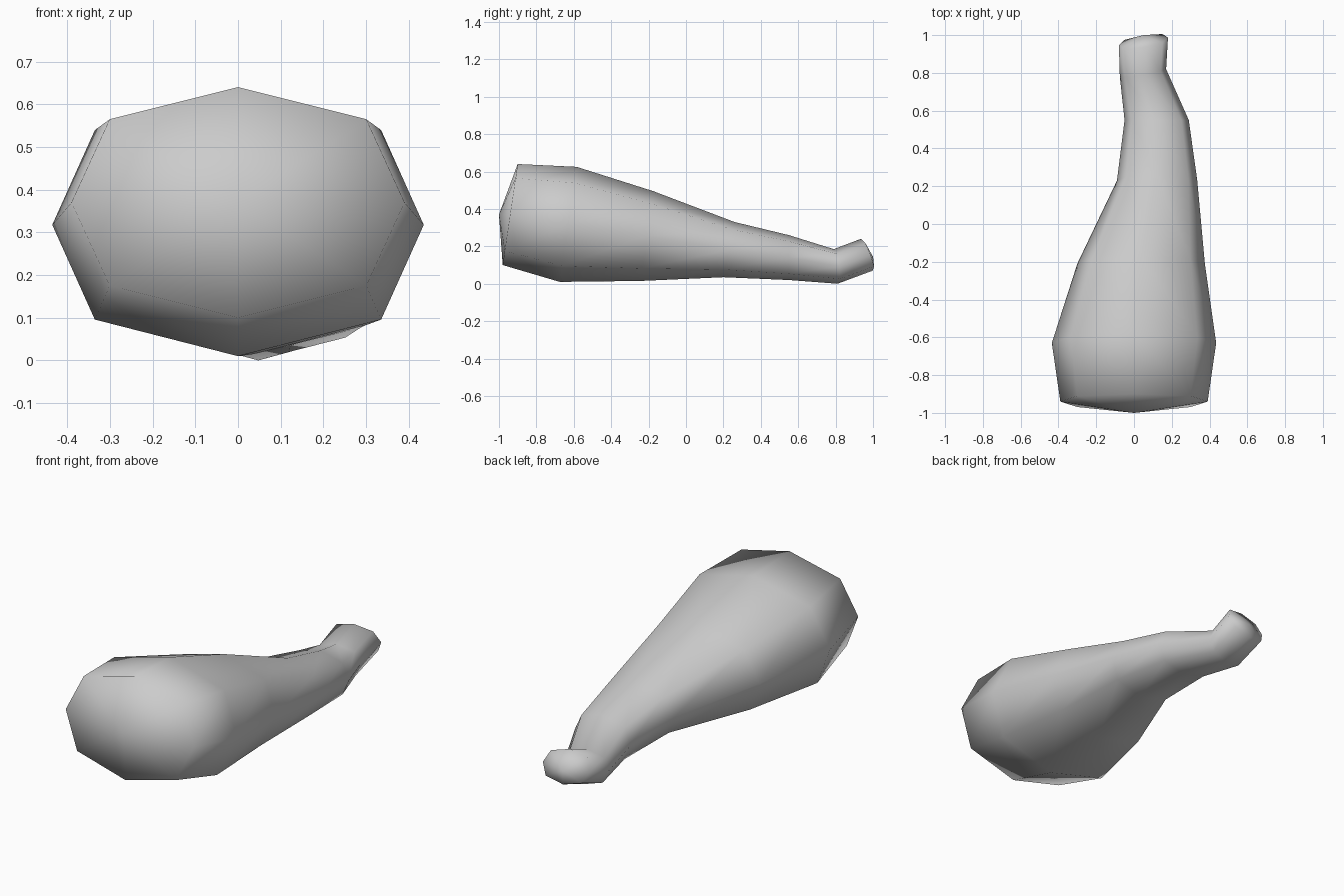
import bpy, bmesh, math

if "Cube" in bpy.data.objects:
    bpy.data.objects.remove(bpy.data.objects["Cube"], do_unlink=True)

grey = bpy.data.materials.new("plain grey")
grey.use_nodes = True
grey.diffuse_color = (0.6, 0.6, 0.6, 1)
grey.node_tree.nodes["Principled BSDF"].inputs["Base Color"].default_value = (0.6, 0.6, 0.6, 1)

# Cross-sections from blunt end to neck tip:
# y, x low, x high, z low, z high, lean along y by height, lean along y by x
SECTIONS = [
    (-0.94, -0.39, 0.39, 0.10, 0.64, 0.04, 0.00),
    (-0.63, -0.435, 0.435, 0.01, 0.625, 0.045, 0.00),
    (-0.21, -0.30, 0.375, 0.015, 0.495, 0.035, 0.00),
    (0.23, -0.09, 0.335, 0.035, 0.33, 0.03, 0.00),
    (0.55, -0.05, 0.29, 0.02, 0.26, 0.00, 0.00),
    (0.80, -0.075, 0.17, 0.00, 0.185, -0.01, 0.02),
    (0.967, -0.08, 0.18, 0.07, 0.24, -0.032, 0.02),
]
SIDES = 8


def add_ring(bm, y, x0, x1, z0, z1, lean_z, lean_x):
    """Slightly squared eight-sided ring."""
    ring = []
    for i in range(SIDES):
        a = math.tau * i / SIDES
        c, s = math.cos(a), math.sin(a)
        if i % 2:
            c, s = c * 1.09, s * 1.02
        ring.append(bm.verts.new(((x0 + x1) / 2 + c * (x1 - x0) / 2,
                                  y + lean_z * s + lean_x * c,
                                  (z0 + z1) / 2 + s * (z1 - z0) / 2)))
    return ring


# Gourd-shaped body with a thin bent neck
bm = bmesh.new()
rings = [add_ring(bm, *sec) for sec in SECTIONS]
for a, b in zip(rings, rings[1:]):
    for i in range(SIDES):
        j = (i + 1) % SIDES
        bm.faces.new((a[i], a[j], b[j], b[i]))

# Blunt front cap and small neck cap
for ring, tip in ((rings[0], (0, -1, 0.37)), (rings[-1], (0.05, 1, 0.145))):
    centre = bm.verts.new(tip)
    for i in range(SIDES):
        bm.faces.new((ring[i], ring[(i + 1) % SIDES], centre))

bmesh.ops.recalc_face_normals(bm, faces=bm.faces)
for f in bm.faces:
    f.smooth = True
mesh = bpy.data.meshes.new("gourd_body")
bm.to_mesh(mesh)
bm.free()
mesh.materials.append(grey)
body = bpy.data.objects.new("gourd_body", mesh)
bpy.context.scene.collection.objects.link(body)
